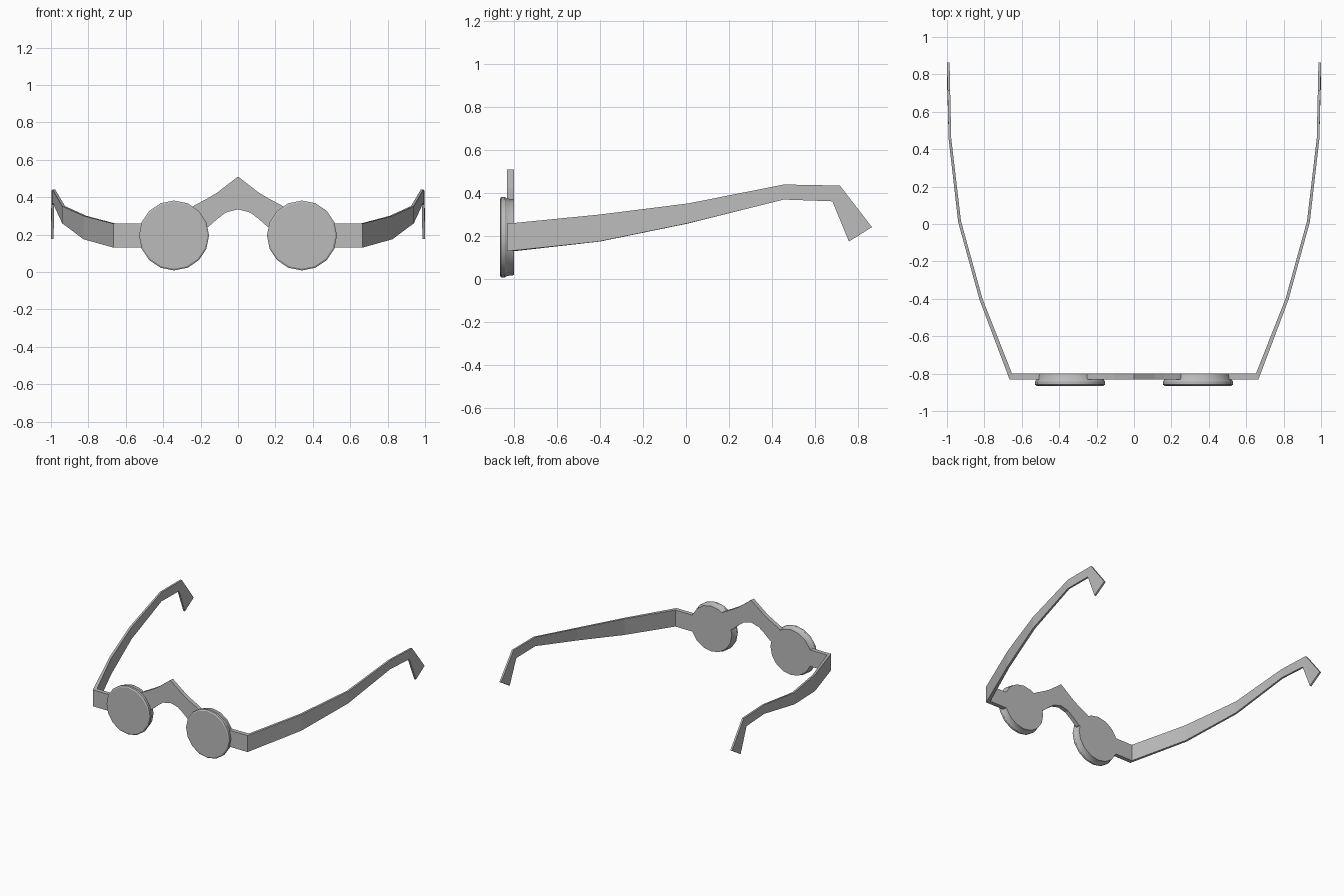
import bpy, bmesh, math

if "Cube" in bpy.data.objects:
    bpy.data.objects.remove(bpy.data.objects["Cube"])

grey = bpy.data.materials.new("frame grey")
grey.diffuse_color = (0.5, 0.5, 0.5, 1)
grey.use_nodes = True
grey.node_tree.nodes["Principled BSDF"].inputs["Base Color"].default_value = grey.diffuse_color


def finish(name, bm, smooth=False):
    bmesh.ops.recalc_face_normals(bm, faces=bm.faces[:])
    me = bpy.data.meshes.new(name)
    bm.to_mesh(me)
    bm.free()
    me.materials.append(grey)
    ob = bpy.data.objects.new(name, me)
    bpy.context.collection.objects.link(ob)
    if smooth:
        bpy.context.view_layer.objects.active = ob
        ob.select_set(True)
        bpy.ops.object.shade_smooth_by_angle(angle=math.radians(30))
        ob.select_set(False)
    return ob


def loft(name, rings, smooth=False):
    """Join matching rings of points and cap both ends."""
    bm = bmesh.new()
    loops = [[bm.verts.new(p) for p in ring] for ring in rings]
    n = len(loops[0])
    for a, b in zip(loops, loops[1:]):
        for i in range(n):
            j = (i + 1) % n
            bm.faces.new((a[i], a[j], b[j], b[i]))
    bm.faces.new(loops[0])
    bm.faces.new(loops[-1])
    return finish(name, bm, smooth)


FRONT, BACK = -0.832, -0.80

# Bridge: a peaked arch, lofted across x as (x, top z, bottom z)
half = [(0.25, 0.345, 0.20), (0.235, 0.355, 0.215), (0.16, 0.395, 0.24),
        (0.11, 0.425, 0.284), (0.065, 0.46, 0.318)]
arch = [(-x, t, b) for x, t, b in half] + [(0, 0.51, 0.335)] + half[::-1]
loft("bridge", [[(x, FRONT, b), (x, FRONT, t), (x, BACK, t), (x, BACK, b)]
                for x, t, b in arch])

# Temple stations: outer x, top (y, z), bottom (y, z), inward thickness
stations = [
    (0.665, (-0.832, 0.258), (-0.832, 0.130), 0.020),
    (0.826, (-0.405, 0.300), (-0.405, 0.175), 0.016),
    (0.940, (0.010, 0.352), (0.010, 0.260), 0.015),
    (0.991, (0.455, 0.440), (0.455, 0.370), 0.014),
    (0.997, (0.715, 0.435), (0.680, 0.362), 0.014),
    (1.000, (0.864, 0.242), (0.757, 0.175), 0.014),
]

for side, s in (("left", -1), ("right", 1)):
    # Round lens: bevelled front rim, wide body, slimmer back flush with frame
    rings = []
    for r, y in ((0.178, -0.865), (0.187, -0.859), (0.187, -0.842),
                 (0.180, -0.832), (0.176, BACK)):
        rings.append([(s * 0.342 + r * math.cos(math.tau * i / 16), y,
                       0.195 + r * math.sin(math.tau * i / 16))
                      for i in range(16)])
    loft(side + "_lens", rings, True)

    # End piece between lens and temple, mitred at the corner
    loft(side + "_end_piece",
         [[(s * xf, FRONT, 0.13), (s * xf, FRONT, 0.258),
           (s * xb, BACK, 0.258), (s * xb, BACK, 0.13)]
          for xf, xb in ((0.49, 0.49), (0.665, 0.652))])

    # Temple with hooked ear tip
    rings = []
    for k, (x, (yt, zt), (yb, zb), w) in enumerate(stations):
        xi = x - w
        dy = 0.032 if k == 0 else 0.005 if k < 3 else 0
        xi = 0.652 if k == 0 else xi
        rings.append([(s * x, yb, zb), (s * x, yt, zt),
                      (s * xi, yt + dy, zt), (s * xi, yb + dy, zb)])
    loft(side + "_temple", rings)
